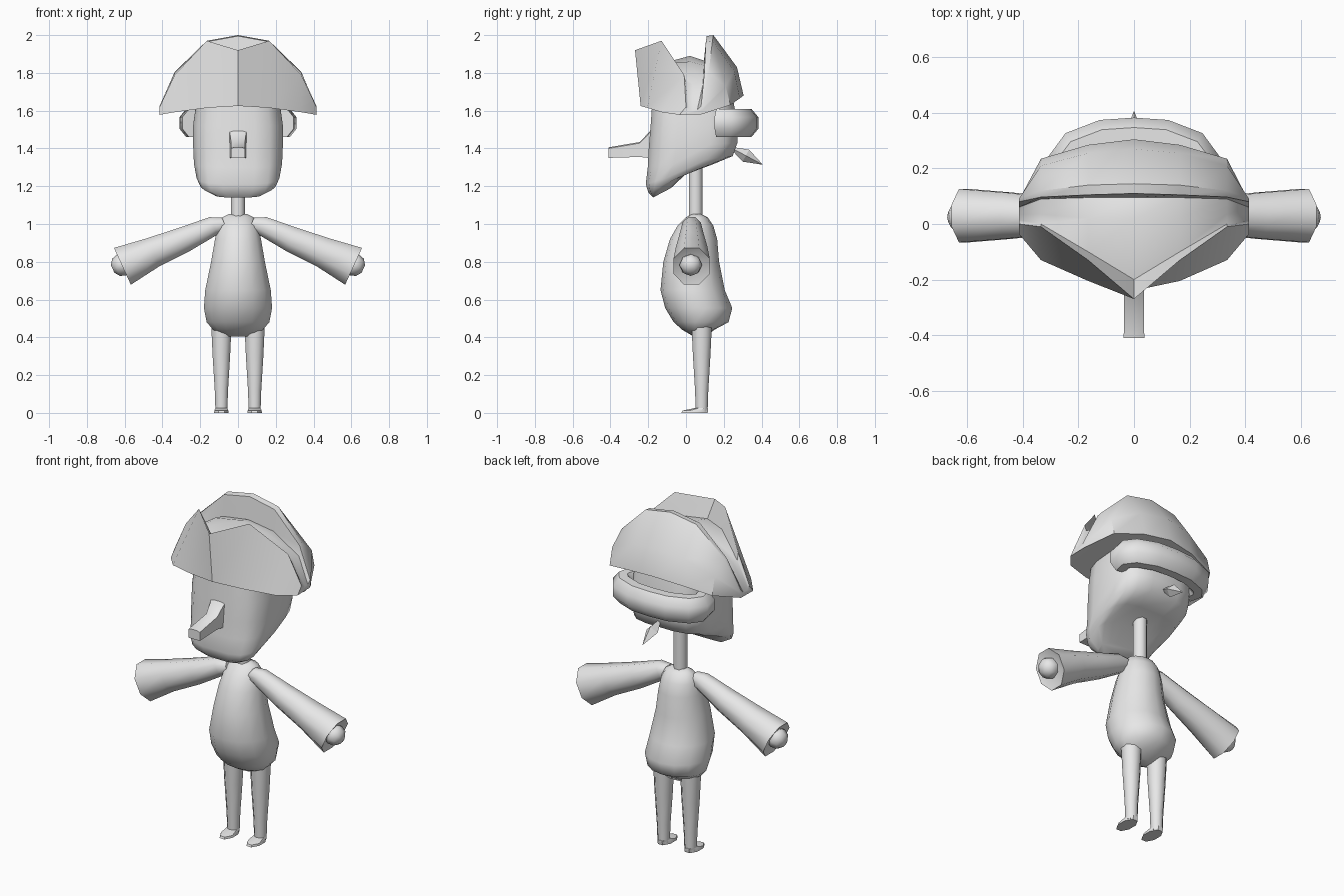
import bpy, bmesh, math
from mathutils import Vector

if "Cube" in bpy.data.objects:
    bpy.data.objects.remove(bpy.data.objects["Cube"])

mat = bpy.data.materials.new("light_grey")
mat.diffuse_color = (0.8, 0.8, 0.8, 1)
mat.use_nodes = True
mat.node_tree.nodes["Principled BSDF"].inputs["Base Color"].default_value = mat.diffuse_color


def loft(name, rings, angle=40):
    """Skin a list of equal-length point loops and cap both ends."""
    bm = bmesh.new()
    vs = [[bm.verts.new(p) for p in r] for r in rings]
    n = len(vs[0])
    for a, b in zip(vs, vs[1:]):
        for i in range(n):
            j = (i + 1) % n
            bm.faces.new((a[i], a[j], b[j], b[i]))
    bm.faces.new(vs[0][::-1])
    bm.faces.new(vs[-1])
    bmesh.ops.remove_doubles(bm, verts=bm.verts, dist=0.0005)
    bmesh.ops.recalc_face_normals(bm, faces=bm.faces)
    me = bpy.data.meshes.new(name)
    bm.to_mesh(me)
    bm.free()
    me.materials.append(mat)
    ob = bpy.data.objects.new(name, me)
    bpy.context.collection.objects.link(ob)
    bpy.ops.object.select_all(action='DESELECT')
    ob.select_set(True)
    bpy.context.view_layer.objects.active = ob
    bpy.ops.object.shade_smooth_by_angle(angle=math.radians(angle))
    return ob


def ring(front, back, half_x, n=12, power=1.0, cx=0.0):
    """Superellipse loop between a front and a back (y, z) point."""
    out = []
    for i in range(n):
        a = 2 * math.pi * (i + 0.5) / n
        c, s = math.cos(a), math.sin(a)
        u = math.copysign(abs(c) ** power, c)
        v = math.copysign(abs(s) ** power, s) * 0.5 + 0.5
        out.append((cx + half_x * u, front[0] + (back[0] - front[0]) * v,
                    front[1] + (back[1] - front[1]) * v))
    return out


def tube_ring(c, d, ru, rv, n, turn=0.0):
    """Loop round point c, square to d; ru is level, rv is upright."""
    d = Vector(d).normalized()
    u = d.cross(Vector((0, 0, 1))).normalized()
    v = u.cross(d)
    ang = [2 * math.pi * i / n + turn for i in range(n)]
    return [Vector(c) + u * ru * math.cos(a) + v * rv * math.sin(a) for a in ang]


# Torso: z, front y, back y, half width
torso = [(0.405, 0.04, 0.11, 0.07), (0.44, -0.02, 0.15, 0.135), (0.48, -0.065, 0.225, 0.17),
         (0.555, -0.11, 0.245, 0.185), (0.65, -0.135, 0.205, 0.178), (0.8, -0.12, 0.175, 0.146),
         (0.92, -0.085, 0.165, 0.125), (0.99, -0.045, 0.145, 0.11), (1.035, 0.0, 0.115, 0.085),
         (1.053, 0.03, 0.08, 0.05)]
loft("torso", [ring((f, z), (b, z), w, 14) for z, f, b, w in torso], 60)

# Neck
loft("neck", [ring((0.012, z), (0.09, z), 0.039, 8) for z in (1.02, 1.34)], 60)

# Head: tilted loops running from the chin up into the hat
head = [((-0.175, 1.14), (-0.08, 1.19), 0.13), ((-0.2, 1.165), (0.0, 1.265), 0.2),
        ((-0.215, 1.21), (0.14, 1.315), 0.222), ((-0.205, 1.3), (0.25, 1.36), 0.236),
        ((-0.2, 1.4), (0.275, 1.43), 0.24), ((-0.19, 1.52), (0.275, 1.53), 0.24),
        ((-0.18, 1.66), (0.25, 1.67), 0.22)]
loft("head", [ring(f, b, w, 16, 0.6) for f, b, w in head], 50)

# Nose: y, bottom z, top z, half width
nose = [(-0.16, 1.33, 1.52, 0.055), (-0.2, 1.35, 1.475, 0.042), (-0.245, 1.355, 1.428, 0.036),
        (-0.41, 1.35, 1.4, 0.037)]
loft("nose", [[(-w, y, a), (w, y, a), (w, y, b), (w * 0.5, y, b + 0.006), (-w * 0.5, y, b + 0.006),
               (-w, y, b)] for y, a, b, w in nose], 45)

# Hair roll wrapped round the back of the head
half = [(0.235, 0.165), (0.25, 0.23), (0.215, 0.275), (0.11, 0.315), (0.0, 0.322)]
path = half + [(-x, y) for x, y in half[-2::-1]]
rolls = []
for i, (x, y) in enumerate(path):
    a, b = path[max(i - 1, 0)], path[min(i + 1, len(path) - 1)]
    rolls.append(tube_ring((x, y, 1.535), (b[0] - a[0], b[1] - a[1], 0), 0.066, 0.08, 8, math.pi / 8))
loft("hair_roll", rolls, 50)

# Small pointed hair tuft
tip0, tip1 = Vector((0, 0.245, 1.4)), Vector((0, 0.405, 1.315))
mid = tip0.lerp(tip1, 0.45)
loft("hair_tuft", [tube_ring(p, tip1 - tip0, r, r, 4)
                   for p, r in ((tip0, 0.008), (mid, 0.036), (tip1, 0.001))], 20)

# Hat: one closed (y, z) section per x station, mirrored across the centre
# order: front bottom, front edge, front inside, crown, back inside, back edge (2), back bulge, back bottom
sections = [
    (0.0, [(-0.24, 1.625), (-0.27, 1.92), (-0.2, 1.83), (0.02, 1.89), (0.095, 1.865),
           (0.11, 1.995), (0.145, 2.0), (0.27, 1.83), (0.305, 1.68)]),
    (0.165, [(-0.205, 1.615), (-0.13, 1.97), (-0.1, 1.85), (0.02, 1.86), (0.095, 1.84),
             (0.105, 1.965), (0.14, 1.97), (0.255, 1.81), (0.285, 1.665)]),
    (0.335, [(-0.13, 1.592), (-0.01, 1.79), (0.0, 1.75), (0.035, 1.74), (0.09, 1.74),
             (0.097, 1.8), (0.12, 1.805), (0.21, 1.73), (0.235, 1.63)]),
    (0.415, [(-0.035, 1.578), (0.0, 1.62), (0.015, 1.61), (0.035, 1.6), (0.06, 1.605),
             (0.08, 1.625), (0.09, 1.62), (0.085, 1.6), (0.08, 1.58)]),
]
stations = [(-x, s) for x, s in sections[:0:-1]] + sections
loft("hat", [[(x, y, z) for y, z in s] for x, s in stations], 40)

for side, tag in ((1, "left"), (-1, "right")):
    # Arm with a flared sleeve; the end is slightly hollow
    d = Vector((0.49 * side, 0, -0.225))
    arm = [(0.07, 1.0, 0.04, 0.04), (0.13, 0.99, 0.052, 0.055), (0.28, 0.92, 0.07, 0.073),
           (0.45, 0.85, 0.09, 0.088), (0.612, 0.776, 0.104, 0.116), (0.6, 0.781, 0.07, 0.075)]
    loft(tag + "_arm", [tube_ring((x * side, 0.03, z), d, u, v, 8, math.pi / 8)
                        for x, z, u, v in arm], 50)

    # Rounded hand
    c, dn = Vector((0.618 * side, 0.025, 0.783)), d.normalized()
    loft(tag + "_hand", [tube_ring(c + dn * t, d, r, r, 8)
                         for t, r in ((-0.04, 0.05), (0.0, 0.06), (0.03, 0.05), (0.05, 0.022))], 60)

    # Tapered leg
    leg = [(0.008, 0.034), (0.12, 0.038), (0.3, 0.05), (0.5, 0.06)]
    loft(tag + "_leg", [ring((0.083 - r, z), (0.083 + r, z), r, 8, cx=0.088 * side)
                        for z, r in leg], 60)

    # Thin pointed foot
    foot = [(0.0, -0.03, 0.12, 0.042), (0.012, -0.025, 0.123, 0.04), (0.026, 0.045, 0.12, 0.034)]
    loft(tag + "_foot", [ring((f, z), (b, z), w, 8, cx=0.088 * side) for z, f, b, w in foot], 40)
